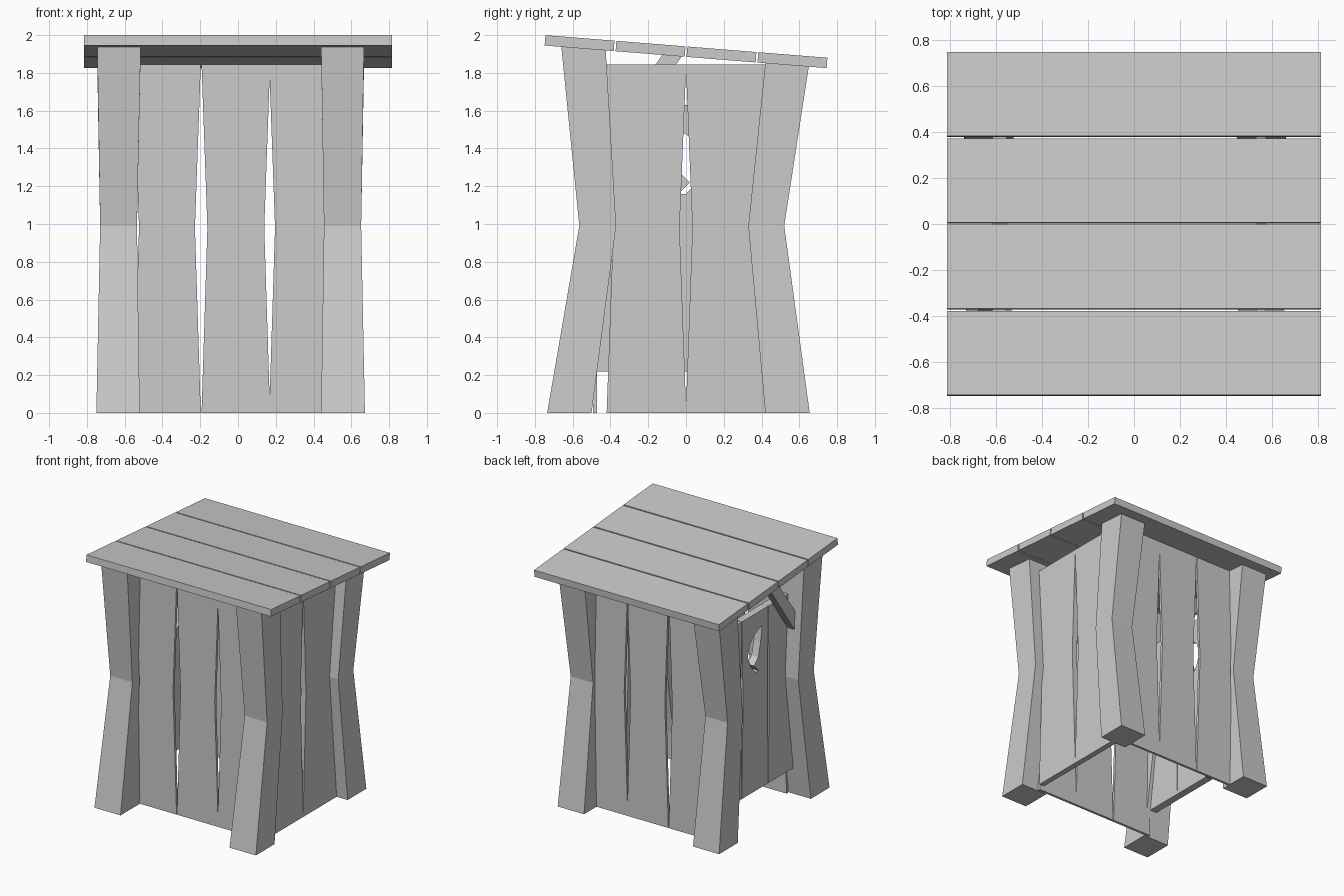
import bpy, bmesh, math
from mathutils import Matrix

cube = bpy.data.objects.get("Cube")
if cube:
    bpy.data.objects.remove(cube, do_unlink=True)

wood = bpy.data.materials.new("weathered_grey")
wood.use_nodes = True
GREY = (0.6, 0.6, 0.6, 1)
wood.diffuse_color = GREY
wood.node_tree.nodes["Principled BSDF"].inputs["Base Color"].default_value = GREY


def finish(name, bm):
    bmesh.ops.recalc_face_normals(bm, faces=bm.faces[:])
    mesh = bpy.data.meshes.new(name)
    bm.to_mesh(mesh)
    bm.free()
    mesh.materials.append(wood)
    ob = bpy.data.objects.new(name, mesh)
    bpy.context.collection.objects.link(ob)
    return ob


def slab(name, outline, axis, lo, hi):
    """Extrude an outline of (across, z) points along x or y."""
    bm = bmesh.new()
    place = (lambda u, z: (lo, u, z)) if axis == "x" else (lambda u, z: (u, lo, z))
    face = bm.faces.new([bm.verts.new(place(u, z)) for u, z in outline])
    new = bmesh.ops.extrude_face_region(bm, geom=[face])["geom"]
    step = (hi - lo, 0, 0) if axis == "x" else (0, hi - lo, 0)
    bmesh.ops.translate(bm, vec=step, verts=[v for v in new if isinstance(v, bmesh.types.BMVert)])
    return finish(name, bm)


def board(name, a, b, bottom, top, axis, lo, hi, pinch=0.031):
    """Plank that narrows at the waist."""
    mid = 0.98
    outline = [(a, bottom), (b, bottom), (b - pinch, mid), (b, top), (a, top), (a + pinch, mid)]
    return slab(name, outline, axis, lo, hi)


def roof_under(y):
    return 1.945 - 0.08 * (y + 0.75)


# Corner posts, bent inwards at the waist
def post(name, xs, ys):
    bm = bmesh.new()
    rings = []
    for level, ((x0, x1), (y0, y1)) in enumerate(zip(xs, ys)):
        ring = []
        for x, y in ((x0, y0), (x1, y0), (x1, y1), (x0, y1)):
            z = (0, 0.99, roof_under(y))[level]
            ring.append(bm.verts.new((x, y, z)))
        rings.append(ring)
    for low, high in zip(rings, rings[1:]):
        for i in range(4):
            j = (i + 1) % 4
            bm.faces.new((low[i], low[j], high[j], high[i]))
    bm.faces.new(rings[0])
    bm.faces.new(rings[-1])
    finish(name, bm)


post_x = {"right": [(-0.75, -0.52), (-0.73, -0.535), (-0.745, -0.515)],
          "left": [(0.44, 0.672), (0.455, 0.652), (0.44, 0.667)]}
post_y = {"front": [(-0.735, -0.5), (-0.565, -0.37), (-0.66, -0.425)],
          "back": [(0.42, 0.655), (0.33, 0.52), (0.42, 0.65)]}
for side, xs in post_x.items():
    for end, ys in post_y.items():
        post(f"{end}_{side}_post", xs, ys)

# Front and back walls of three boards, side wall of two
for end, lo, hi in (("front", -0.492, -0.472), ("back", 0.478, 0.498)):
    for i, (a, b) in enumerate(((-0.555, -0.197), (-0.193, 0.17), (0.165, 0.525))):
        board(f"{end}_wall_board_{i + 1}", a, b, 0, 1.845, "y", lo, hi)
for i, (a, b) in enumerate(((-0.42, 0.001), (-0.001, 0.42))):
    board(f"left_wall_board_{i + 1}", a, b, 0, 1.845, "x", 0.53, 0.575, 0.035)

# Door of three boards, the middle one with a crescent window
door = [board(f"door_board_{i + 1}", a, b, 0.22, 1.63, "x", -0.615, -0.555, 0.012)
        for i, (a, b) in enumerate(((-0.48, -0.157), (-0.156, 0.173), (0.177, 0.48)))]
crescent = [(-0.08, 1.51), (0.0, 1.475), (0.07, 1.42), (0.1, 1.32), (0.06, 1.22), (0.0, 1.16),
            (-0.04, 1.16), (0.02, 1.22), (-0.03, 1.27), (-0.06, 1.38)]
cutter = slab("crescent_cutter", crescent, "x", -0.7, -0.5)
cutter.hide_render = True
cutter.hide_viewport = True
cut = door[1].modifiers.new("crescent", "BOOLEAN")
cut.object = cutter
cut.operation = "DIFFERENCE"
cut.solver = "EXACT"

# Slanted plank above the door
slab("loose_plank", [(-0.45, 1.29), (-0.02, 1.89), (-0.125, 1.895), (-0.45, 1.445)], "x", -0.68, -0.62)

# Sloping roof planks
for i in range(4):
    y = -0.5635 + 0.3757 * i
    bm = bmesh.new()
    bmesh.ops.create_cube(bm, size=1)
    bmesh.ops.scale(bm, vec=(1.628, 0.367, 0.055), verts=bm.verts[:])
    bmesh.ops.transform(bm, verts=bm.verts[:], matrix=Matrix.Translation((0, y, roof_under(y) + 0.0275))
                        @ Matrix.Rotation(-math.atan(0.08), 4, "X"))
    finish(f"roof_plank_{i + 1}", bm)
